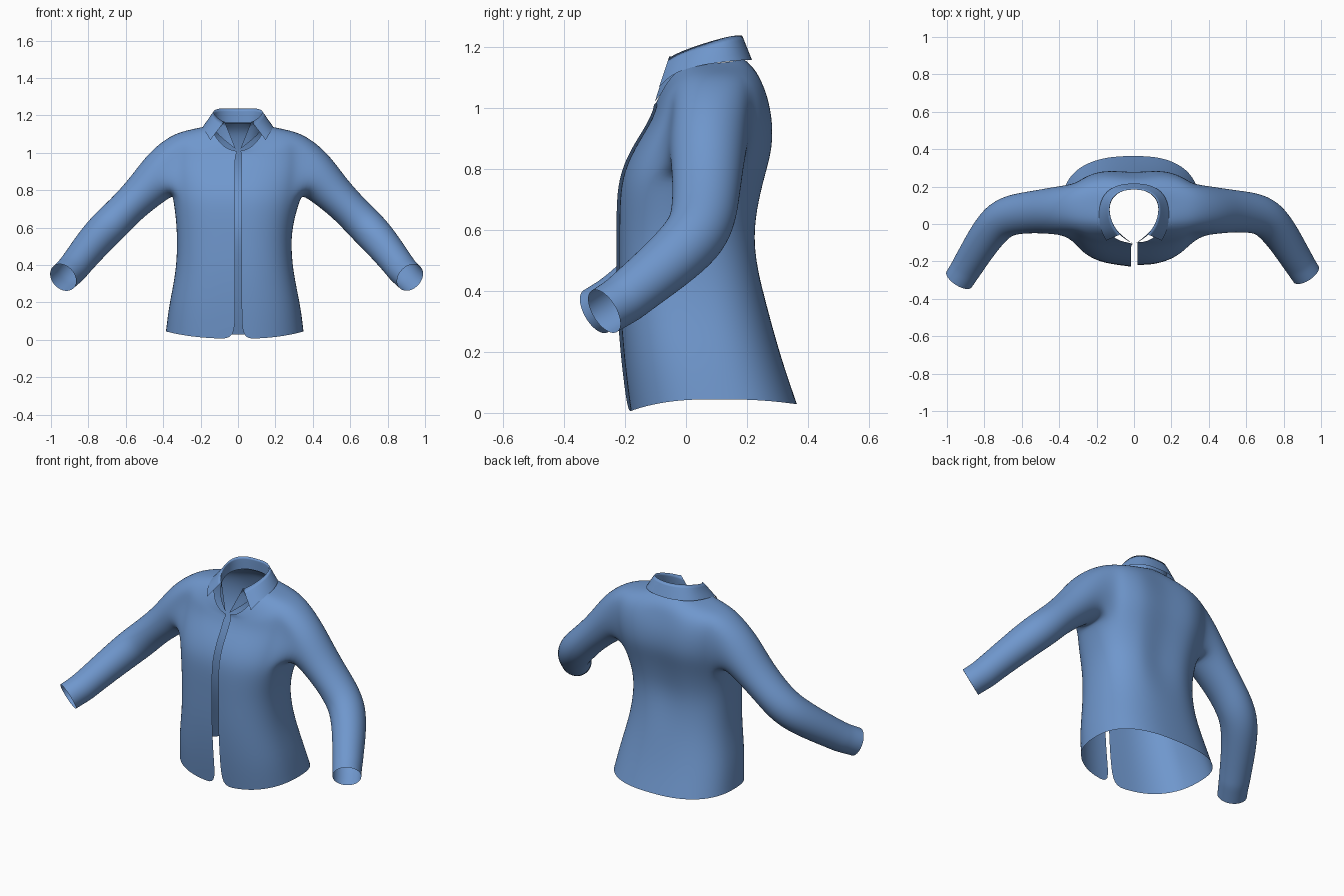
import bpy, bmesh, math
from mathutils import Vector

if "Cube" in bpy.data.objects:
    bpy.data.objects.remove(bpy.data.objects["Cube"])

blue = bpy.data.materials.new("blue_cloth")
blue.diffuse_color = (0.16, 0.31, 0.61, 1)
blue.use_nodes = True
blue.node_tree.nodes["Principled BSDF"].inputs["Base Color"].default_value = blue.diffuse_color


def finish(bm, name, levels=2):
    loose = [v for v in bm.verts if not v.link_faces]
    bmesh.ops.delete(bm, geom=loose, context='VERTS')
    bmesh.ops.recalc_face_normals(bm, faces=bm.faces[:])
    me = bpy.data.meshes.new(name)
    bm.to_mesh(me)
    bm.free()
    me.materials.append(blue)
    for p in me.polygons:
        p.use_smooth = True
    ob = bpy.data.objects.new(name, me)
    bpy.context.collection.objects.link(ob)
    sub = ob.modifiers.new("smooth", 'SUBSURF')
    sub.levels = sub.render_levels = levels
    return ob


# Torso rows, hem to neck: x left, x right, y front, y back, z front, z side, z back
ROWS = [
    (.387, .352, -.185, .365, .005, .045, .028),
    (.370, .335, -.207, .312, .17, .19, .18),
    (.330, .293, -.222, .260, .37, .37, .37),
    (.326, .283, -.222, .232, .55, .55, .55),
    (.335, .308, -.222, .245, .67, .67, .67),
    (.350, .338, -.215, .272, .77, .765, .78),
    (.365, .355, -.178, .298, .86, .86, .87),
    (.372, .368, -.125, .296, .94, .98, .97),
    (.362, .362, -.105, .272, .985, 1.095, 1.06),
    (.270, .270, -.100, .235, 1.00, 1.122, 1.12),
    (.150, .150, -.100, .190, 1.01, 1.145, 1.16),
]
N = 32


def torso_point(row, j):
    xl, xr, yf, yb, zf, zs, zb = ROWS[row]
    a = 2 * math.pi * j / N - math.pi / 2
    c, s = math.cos(a), math.sin(a)
    x = abs(c) ** .8 * (xr if c > 0 else -xl)
    y = (yf + yb) / 2 + math.copysign(abs(s) ** .8, s) * (yb - yf) / 2
    z = zs + ((zb if s > 0 else zf) - zs) * s * s
    if 2 < row < 9:                      # shallow groove down the spine
        y -= {0: .02, 1: .009}.get(abs(j - N // 2), 0)
    if j == 0:                           # under edge of the front opening
        x, y = (.02 if row < 10 else .005), y + .004
    if j == N:                           # overlapping edge of the front opening
        x, y = (-.015 if row < 9 else -.005), y - .006
    return x, y, z


# Sleeve rings: centre x, y, z, radius up, radius across
SLEEVE = [
    (.415, .072, .885, .135, .130),
    (.500, .070, .792, .107, .118),
    (.592, .065, .703, .097, .111),
    (.660, .055, .632, .100, .109),
    (.722, .025, .570, .100, .106),
    (.790, -.060, .490, .093, .097),
    (.855, -.165, .405, .085, .088),
    (.875, -.197, .378, .085, .086),
    (.890, -.222, .361, .082, .083),
    (.920, -.268, .333, .081, .081),
]


def sleeve_ring(i, side, count):
    def centre(k):
        if k < 0:
            return Vector((.25, .07, .93))
        p = Vector(SLEEVE[k][:3])
        if side < 0:                     # left forearm reaches further forward
            p += Vector((.015, -.028, 0)) * k / (len(SLEEVE) - 1)
        return p
    c = centre(i)
    t = (centre(min(i + 1, len(SLEEVE) - 1)) - centre(i - 1)).normalized()
    ref = Vector((.7, 0, .7))
    up = (ref - t * ref.dot(t)).normalized()
    back = up.cross(t)
    a, b = SLEEVE[i][3:]
    for k in range(count):
        f = 2 * math.pi * k / count
        p = c + up * a * math.cos(f) + back * b * math.sin(f)
        yield side * p.x, p.y, p.z


# Shirt body with armholes, sleeves growing from the armhole loops
bm = bmesh.new()
grid = [[bm.verts.new(torso_point(r, j)) for j in range(N + 1)] for r in range(len(ROWS))]
for r in range(len(ROWS) - 1):
    for j in range(N):
        if 5 <= r < 8 and (5 <= j < 11 or 21 <= j < 27):
            continue
        bm.faces.new((grid[r][j], grid[r][j + 1], grid[r + 1][j + 1], grid[r + 1][j]))
loop = ([(8, j) for j in range(8, 12)] + [(7, 11), (6, 11)] +
        [(5, j) for j in range(11, 4, -1)] + [(6, 5), (7, 5)] +
        [(8, j) for j in range(5, 8)])
for side in (1, -1):
    prev = [grid[r][j if side > 0 else N - j] for r, j in loop]
    n = len(prev)
    for i in range(len(SLEEVE)):
        ring = [bm.verts.new(p) for p in sleeve_ring(i, side, n)]
        for k in range(n):
            m = (k + 1) % n
            bm.faces.new((prev[k], prev[m], ring[m], ring[k]))
        prev = ring
finish(bm, "shirt_body_and_sleeves")

# Collar: half outlines from front to centre back
BASE = [(.012, -.102, 1.02), (.085, -.06, 1.075), (.14, .04, 1.135),
        (.128, .13, 1.155), (.07, .18, 1.162), (0, .187, 1.162)]
FOLD = [(.072, -.055, 1.168), (.105, -.02, 1.187), (.135, .06, 1.215),
        (.125, .14, 1.238), (.065, .18, 1.242), (0, .185, 1.238)]
LEAF = [(.148, -.088, 1.068), (.178, -.04, 1.118), (.194, .06, 1.143),
        (.168, .165, 1.155), (.085, .213, 1.158), (0, .218, 1.155)]
bm = bmesh.new()
# crease layers keep the fold and the collar points crisp
crease = bm.edges.layers.float.new("crease_edge")
vcrease = bm.verts.layers.float.new("crease_vert")
lines = []
for half in (BASE, FOLD, LEAF):
    pts = half + [(-x, y, z) for x, y, z in reversed(half[:-1])]
    lines.append([bm.verts.new(p) for p in pts])
for lo, hi in zip(lines, lines[1:]):
    for k in range(len(lo) - 1):
        bm.faces.new((lo[k], lo[k + 1], hi[k + 1], hi[k]))
for a, b in zip(lines[1], lines[1][1:]):
    bm.edges.get((a, b))[crease] = .7
for line in lines:
    line[0][vcrease] = line[-1][vcrease] = 1
finish(bm, "collar")
